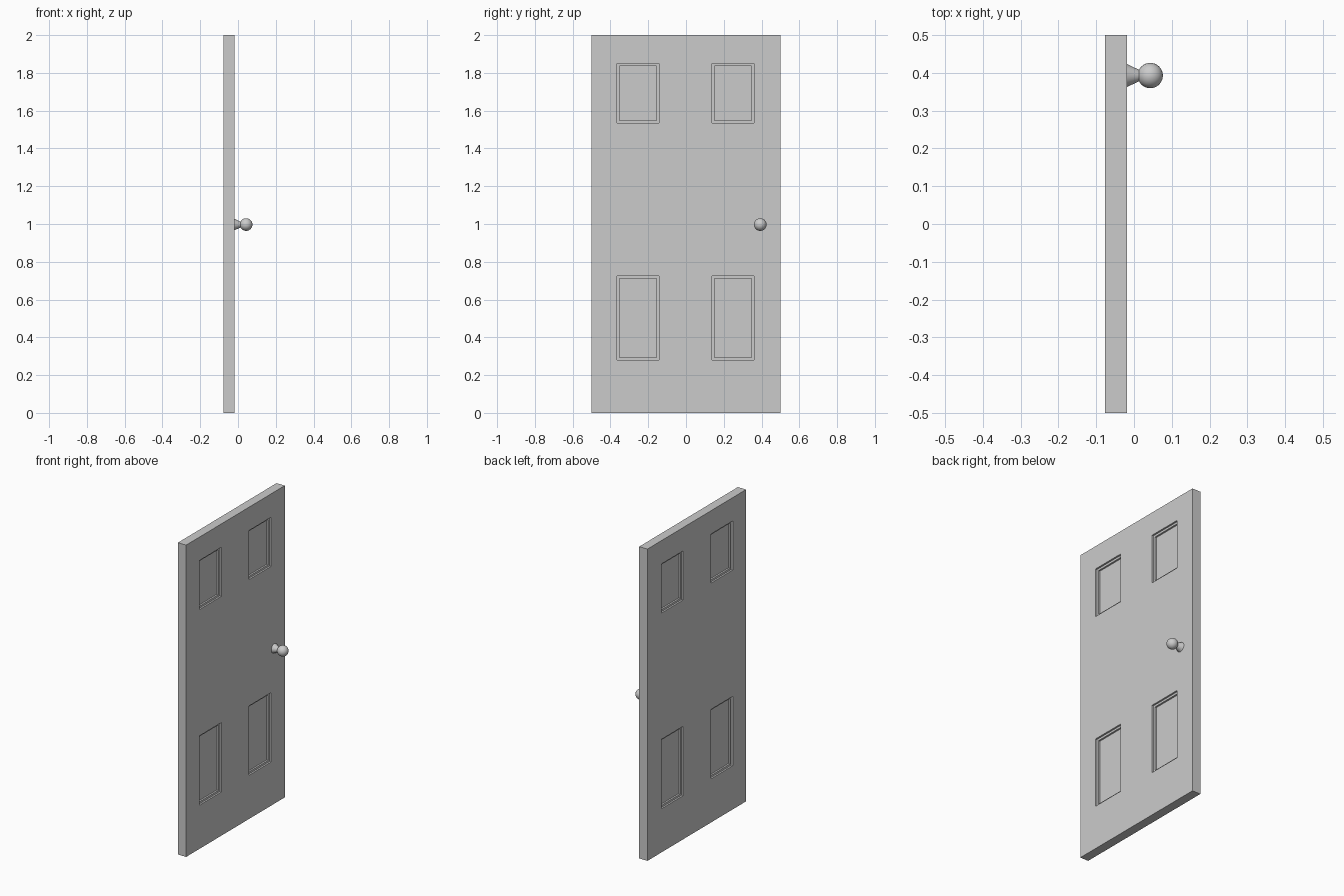
import bpy
import bmesh
import math
from mathutils import Vector

cube = bpy.data.objects.get("Cube")
if cube:
    bpy.data.objects.remove(cube, do_unlink=True)

# Single grey finish
grey = bpy.data.materials.new("light_grey")
grey.use_nodes = True
GREY = (0.6, 0.6, 0.6, 1)
grey.diffuse_color = GREY
grey.node_tree.nodes["Principled BSDF"].inputs["Base Color"].default_value = GREY

BACK, FRONT = -0.0765, -0.018
PANEL_Y = [(-0.365, -0.143), (0.138, 0.36)]
PANEL_Z = [(0.28, 0.725), (1.535, 1.85)]
STEP, LEDGE = 0.011, 0.013


def add_object(name, bm):
    mesh = bpy.data.meshes.new(name)
    bm.to_mesh(mesh)
    bm.free()
    mesh.materials.append(grey)
    obj = bpy.data.objects.new(name, mesh)
    bpy.context.collection.objects.link(obj)
    return obj


def within(value, spans):
    return any(low < value < high for low, high in spans)


# Door slab, cut along the panel edges
bm = bmesh.new()
bmesh.ops.create_cube(bm, size=1)
bmesh.ops.scale(bm, vec=(FRONT - BACK, 1, 2), verts=bm.verts)
bmesh.ops.translate(bm, vec=((FRONT + BACK) / 2, 0, 1), verts=bm.verts)
for axis, spans in ((Vector((0, 1, 0)), PANEL_Y), (Vector((0, 0, 1)), PANEL_Z)):
    for cut in [edge for span in spans for edge in span]:
        bmesh.ops.bisect_plane(bm, geom=bm.verts[:] + bm.edges[:] + bm.faces[:],
                               plane_co=axis * cut, plane_no=axis)
bm.normal_update()

# Stepped recessed panels on both sides
panels = []
for face in bm.faces:
    c = face.calc_center_median()
    if abs(face.normal.x) > 0.9 and within(c.y, PANEL_Y) and within(c.z, PANEL_Z):
        panels.append(face)
for thickness, depth in ((0, -STEP), (LEDGE, 0), (0, -STEP)):
    bmesh.ops.inset_individual(bm, faces=panels, thickness=thickness, depth=depth,
                               use_even_offset=True)
    bm.normal_update()
add_object("door_slab", bm)


def smooth(obj):
    bpy.ops.object.select_all(action="DESELECT")
    obj.select_set(True)
    bpy.context.view_layer.objects.active = obj
    bpy.ops.object.shade_smooth_by_angle(angle=math.radians(40))


# Flared knob stem
bm = bmesh.new()
bmesh.ops.create_cone(bm, cap_ends=True, segments=32, radius1=0.03, radius2=0.014, depth=0.034)
stem = add_object("knob_stem", bm)
stem.rotation_euler.y = math.pi / 2
stem.location = (FRONT + 0.017, 0.393, 0.997)
smooth(stem)

# Round knob
bm = bmesh.new()
bmesh.ops.create_uvsphere(bm, u_segments=32, v_segments=16, radius=0.0335)
knob = add_object("door_knob", bm)
knob.location = (0.043, 0.393, 0.997)
smooth(knob)
